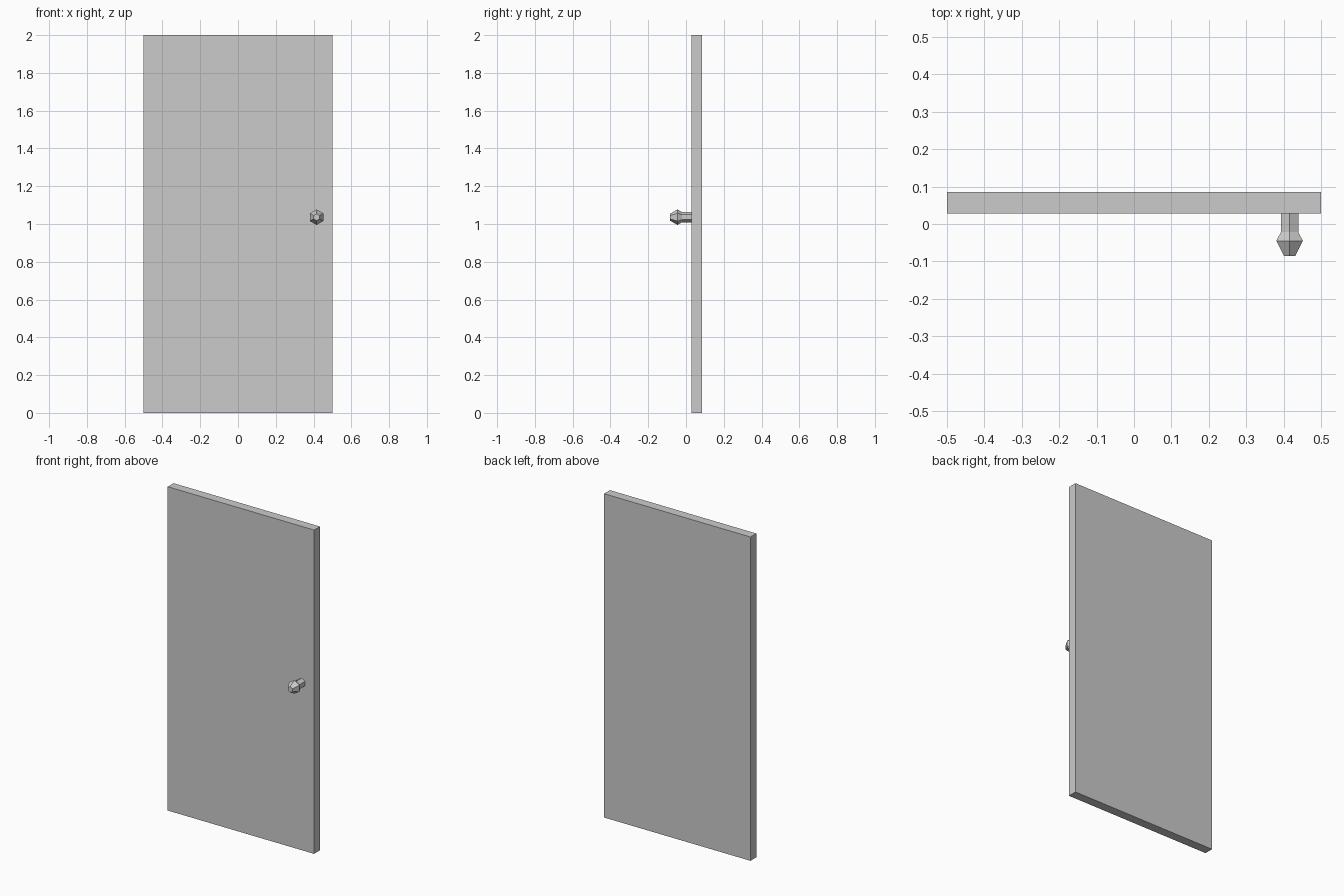
import bpy, bmesh, math

if "Cube" in bpy.data.objects:
    bpy.data.objects.remove(bpy.data.objects["Cube"])

def make_object(name, bm):
    bmesh.ops.recalc_face_normals(bm, faces=bm.faces)
    mesh = bpy.data.meshes.new(name)
    bm.to_mesh(mesh)
    bm.free()
    obj = bpy.data.objects.new(name, mesh)
    bpy.context.collection.objects.link(obj)
    return obj

# Door panel
FRONT, BACK = 0.028, 0.085
bm = bmesh.new()
bmesh.ops.create_cube(bm, size=1)
bmesh.ops.scale(bm, vec=(1, BACK - FRONT, 2), verts=bm.verts)
bmesh.ops.translate(bm, vec=(0, (FRONT + BACK) / 2, 1), verts=bm.verts)
make_object("door_panel", bm)

# Six-sided knob: (y, radius) rings from the door face out to the tip
CX, CZ, SIDES = 0.416, 1.036, 6
profile = [(FRONT, 0.027), (-0.022, 0.027), (-0.045, 0.041), (-0.085, 0.018)]
bm = bmesh.new()
rings = []
for y, r in profile:
    angles = [math.pi / 2 + 2 * math.pi * i / SIDES for i in range(SIDES)]
    rings.append([bm.verts.new((CX + r * math.cos(a), y, CZ + r * math.sin(a)))
                  for a in angles])
for a, b in zip(rings, rings[1:]):
    for i in range(SIDES):
        j = (i + 1) % SIDES
        bm.faces.new((a[i], a[j], b[j], b[i]))
bm.faces.new(rings[0])
bm.faces.new(rings[-1])
make_object("door_knob", bm)
